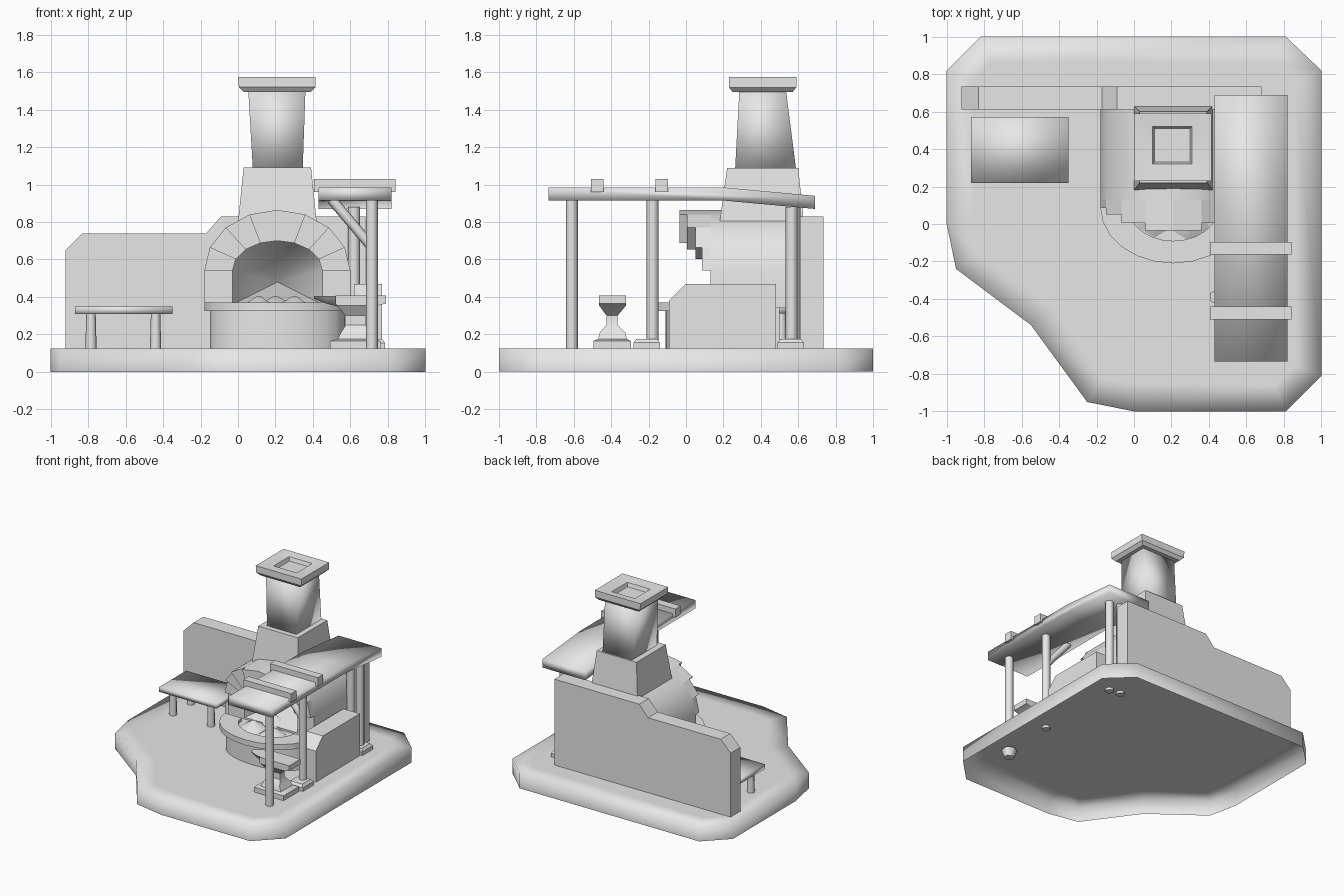
import bpy, bmesh, math
from mathutils import Vector

cube = bpy.data.objects.get("Cube")
if cube:
    bpy.data.objects.remove(cube)

STONE = (0.8, 0.8, 0.8, 1)
mat = bpy.data.materials.new("light grey")
mat.use_nodes = True
mat.diffuse_color = STONE
next(n for n in mat.node_tree.nodes if n.type == 'BSDF_PRINCIPLED').inputs["Base Color"].default_value = STONE


def finish(name, bm, angle=35, open_bottom=False):
    bmesh.ops.recalc_face_normals(bm, faces=bm.faces)
    if open_bottom:
        low = [f for f in bm.faces if f.normal.z < -0.9]
        bmesh.ops.delete(bm, geom=low, context='FACES')
    me = bpy.data.meshes.new(name)
    bm.to_mesh(me)
    bm.free()
    me.materials.append(mat)
    me.shade_smooth()
    if angle < 180:
        me.set_sharp_from_angle(angle=math.radians(angle))
    ob = bpy.data.objects.new(name, me)
    bpy.context.collection.objects.link(ob)
    return ob


def place(axis, u, v, w):
    return {'x': (w, u, v), 'y': (u, w, v), 'z': (u, v, w)}[axis]


def loft(bm, loops, caps=True):
    """Skin a row of equal-length closed loops."""
    rings = [[bm.verts.new(p) for p in loop] for loop in loops]
    for a, b in zip(rings, rings[1:]):
        for i in range(len(a)):
            j = (i + 1) % len(a)
            bm.faces.new((a[i], a[j], b[j], b[i]))
    if caps:
        bm.faces.new(rings[0])
        bm.faces.new(rings[-1])
    return rings


def prism(name, pts, axis, lo, hi, angle=35):
    bm = bmesh.new()
    loft(bm, [[place(axis, u, v, w) for u, v in pts] for w in (lo, hi)])
    return finish(name, bm, angle)


def rect(x0, x1, y0, y1, z):
    return [(x0, y0, z), (x1, y0, z), (x1, y1, z), (x0, y1, z)]


def stack(name, *rects, angle=35):
    bm = bmesh.new()
    loft(bm, [rect(*r) for r in rects])
    return finish(name, bm, angle)


def box(name, x0, x1, y0, y1, z0, z1, angle=35):
    return stack(name, (x0, x1, y0, y1, z0), (x0, x1, y0, y1, z1), angle=angle)


def pole(name, a, b, r, r2=None, sides=8):
    a, b = Vector(a), Vector(b)
    bm = bmesh.new()
    bmesh.ops.create_cone(bm, cap_ends=True, segments=sides, radius1=r,
                          radius2=r if r2 is None else r2, depth=(b - a).length)
    bm.transform((b - a).to_track_quat('Z', 'Y').to_matrix().to_4x4())
    bmesh.ops.translate(bm, verts=bm.verts, vec=(a + b) / 2)
    return finish(name, bm, 60)


def arc(cx, cy, a, b, start, end, n):
    angles = [math.radians(start + (end - start) * i / n) for i in range(n + 1)]
    return [(cx + a * math.cos(t), cy + b * math.sin(t)) for t in angles]


G = 0.125   # ground height
CX = 0.21   # forge centre line

# Ground slab: open underneath, soft upper edge
outline = [(-.82, 1), (-1, .82), (-1, 0), (-.95, -.24), (-.55, -.54), (-.25, -.95),
           (0, -1), (.81, -1), (1, -.81), (1, .82), (.81, 1)]
bm = bmesh.new()
loft(bm, [[(x, y, 0) for x, y in outline], [(x, y, G) for x, y in outline]])
bmesh.ops.recalc_face_normals(bm, faces=bm.faces)
top = [f for f in bm.faces if f.normal.z > 0.9]
bmesh.ops.inset_region(bm, faces=top, thickness=0.15)
finish("ground_slab", bm, 180, open_bottom=True)

# Back wall with a stepped top
prism("back_wall", [(-.92, G), (.68, G), (.68, .83), (-.09, .83), (-.17, .74),
                    (-.83, .74), (-.92, .65)], 'y', .61, .735)

# Bench
box("bench_seat", -.87, -.35, .22, .57, .31, .35, angle=180)
for x in (-.785, -.44):
    for y in (.28, .51):
        pole("bench_leg", (x, y, G), (x, y, .315), .03, .025)

# Hearth base with rounded front and rim
prism("hearth_base", [(-.15, .5)] + arc(CX, .09, .36, .2, 180, 360, 12) + [(.57, .5)],
      'z', G, .345)
rim = arc(CX, .09, .39, .3, 180, 360, 12) + arc(CX, .09, .24, .18, 360, 180, 12)
prism("hearth_rim", rim, 'z', .325, .37)
for x, y, r in ((.11, .04, .12), (.3, .02, .12), (.2, .2, .14)):
    pole("coal_heap", (x, y, .34), (x, y, .405), r, .01, 6)

# Forge body: barrel vault with a hollow that closes to a point
outer = [(.6, .34)] + arc(CX, .54, .39, .325, 0, 180, 8) + [(-.18, .34)]
inner = [(.45, .36)] + arc(CX, .54, .24, .16, 0, 180, 8) + [(-.03, .36)]
bm = bmesh.new()
rings = loft(bm, [[(x, y, z) for x, z in loop]
                  for loop, y in ((outer, .61), (outer, .13), (inner, .13))], caps=False)
bm.faces.new(rings[0])
apex = bm.verts.new((CX, .52, .48))
for i, v in enumerate(rings[2]):
    bm.faces.new((v, rings[2][(i + 1) % len(inner)], apex))
finish("forge_body", bm, 50)

# Arch stones, stepping forward toward the crown
bm = bmesh.new()
reach = (.085, .05, .005, -.035)
for i in range(8):
    o, n = outer[1 + i:3 + i], inner[1 + i:3 + i]
    front = reach[min(i, 7 - i)]
    stone = [o[0], o[1], n[1], n[0]]
    loft(bm, [[(x, y, z) for x, z in stone] for y in (front, .2)])
finish("arch_stones", bm, 25)

# Side bellows block with a sloped front
prism("side_block", [(-.09, G), (.48, G), (.48, .47), (0, .47), (-.09, .38)], 'x', .62, .77)

# Chimney
stack("chimney_base", (-.0, .42, .18, .63, .8), (.03, .39, .22, .6, 1.09))
stack("chimney_shaft", (.08, .345, .262, .59, 1.07), (.055, .36, .285, .535, 1.5), angle=180)
stack("chimney_cap", (.03, .39, .25, .57, 1.495), (.005, .415, .23, .59, 1.52),
      (.0, .415, .23, .59, 1.575), (.1, .31, .32, .52, 1.565), (.11, .3, .33, .51, 1.535))

# Shelter roof and its cross beams
prism("shelter_roof", [(-.735, .915), (.2, .915), (.69, .87), (.69, .94), (.2, .985),
                       (-.735, .985)], 'x', .43, .82, angle=180)
for y in (-.475, -.13):
    box("roof_beam", .405, .84, y - .034, y + .034, .96, 1.03)

# Posts, feet and brace
for x, y, h in ((.715, -.61, .93), (.715, -.178, .93), (.715, .565, .88), (.62, .58, .88)):
    pole("post", (x, y, G - .02), (x, y, h), .032)
pole("front_post_footing", (.715, -.61, .05), (.715, -.61, .115), .04, .06, 6)
for y in (-.21, .56):
    stack("post_foot", (.645, .785, y - .07, y + .07, G), (.645, .785, y - .07, y + .07, .155),
          (.66, .77, y - .055, y + .055, .175))
pole("roof_brace", (.72, -.178, .66), (.5, -.178, .92), .027)

# Anvil
stack("anvil_foot", (.49, .76, -.495, -.295, G), (.49, .76, -.495, -.295, .165),
      (.53, .72, -.47, -.315, .175))
stack("anvil_body", (.53, .72, -.47, -.315, .17), (.55, .7, -.46, -.325, .21),
      (.575, .68, -.425, -.365, .25), (.575, .68, -.425, -.365, .3),
      (.53, .75, -.465, -.32, .355), (.52, .79, -.465, -.32, .365),
      (.52, .79, -.465, -.32, .408))
bm = bmesh.new()
loft(bm, [[(x, -.39 - w, .405), (x, -.39 + w, .405), (x, -.39 + w * .5, z), (x, -.39 - w * .5, z)]
          for x, w, z in ((.405, .02, .39), (.47, .055, .365), (.55, .07, .345))])
finish("anvil_horn", bm, 60)
